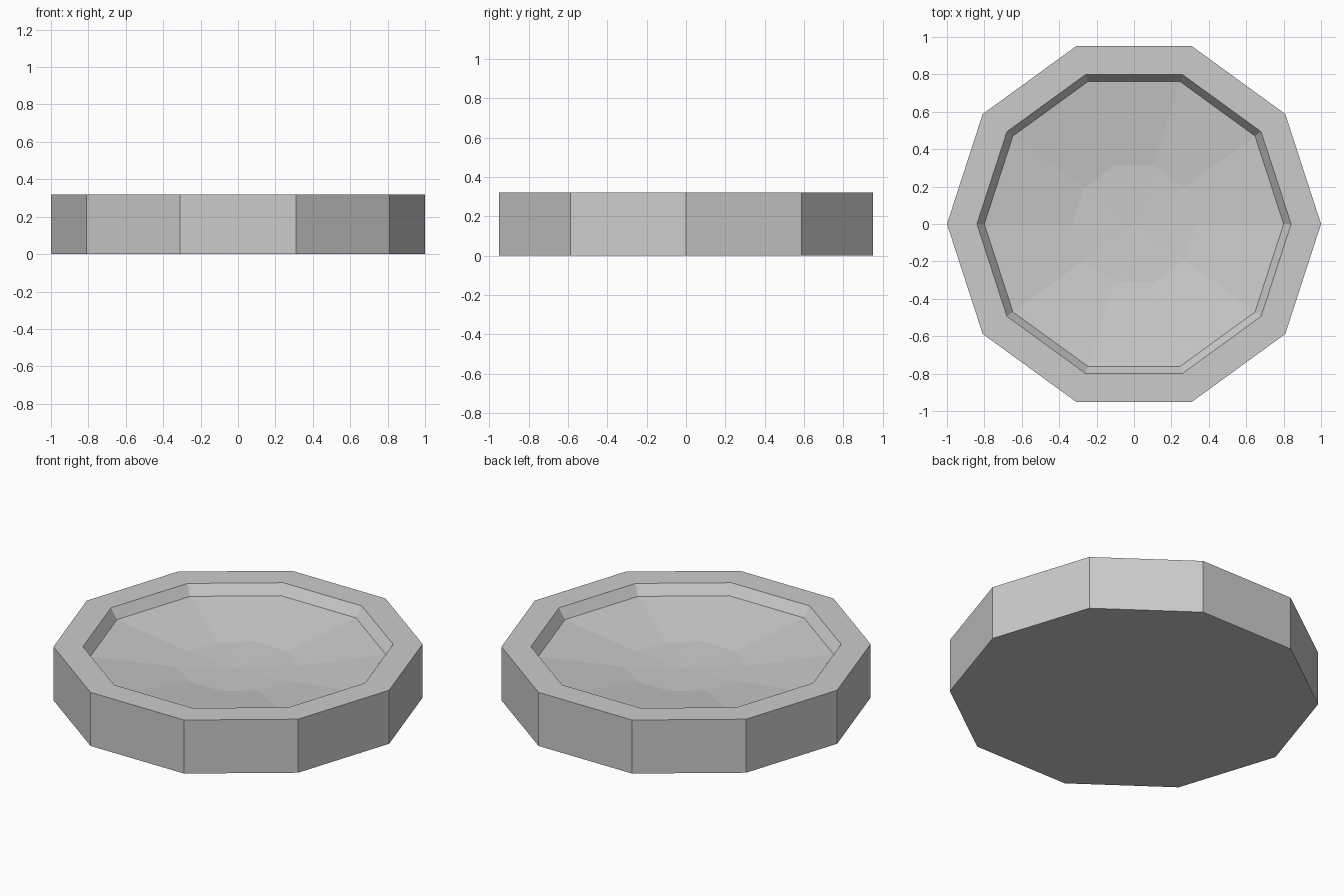
import bpy
import bmesh
from math import cos, sin, tau

cube = bpy.data.objects.get("Cube")
if cube:
    bpy.data.objects.remove(cube, do_unlink=True)

SIDES = 10

# One plain grey
grey = bpy.data.materials.new("plain_grey")
grey.use_nodes = True
colour = (0.6, 0.6, 0.6, 1)
grey.diffuse_color = colour
grey.node_tree.nodes["Principled BSDF"].inputs["Base Color"].default_value = colour


def ring(bm, radius, z):
    return [bm.verts.new((radius * cos(tau * i / SIDES), radius * sin(tau * i / SIDES), z))
            for i in range(SIDES)]


# Outer wall, rim, inner bevel and shallow dish, from the base inwards
profile = [(1, 0), (1, 0.32), (0.84, 0.32), (0.8, 0.26), (0.33, 0.195)]
bm = bmesh.new()
rings = [ring(bm, r, z) for r, z in profile]
for low, high in zip(rings, rings[1:]):
    for i in range(SIDES):
        j = (i + 1) % SIDES
        bm.faces.new((low[i], low[j], high[j], high[i]))

# Flat underside and the fan at the middle of the dish
bm.faces.new(rings[0][::-1])
middle = bm.verts.new((0, 0, 0.182))
for i in range(SIDES):
    bm.faces.new((rings[-1][i], rings[-1][(i + 1) % SIDES], middle))

mesh = bpy.data.meshes.new("shallow_dish")
bm.to_mesh(mesh)
bm.free()
mesh.materials.append(grey)
dish = bpy.data.objects.new("shallow_dish", mesh)
bpy.context.collection.objects.link(dish)
